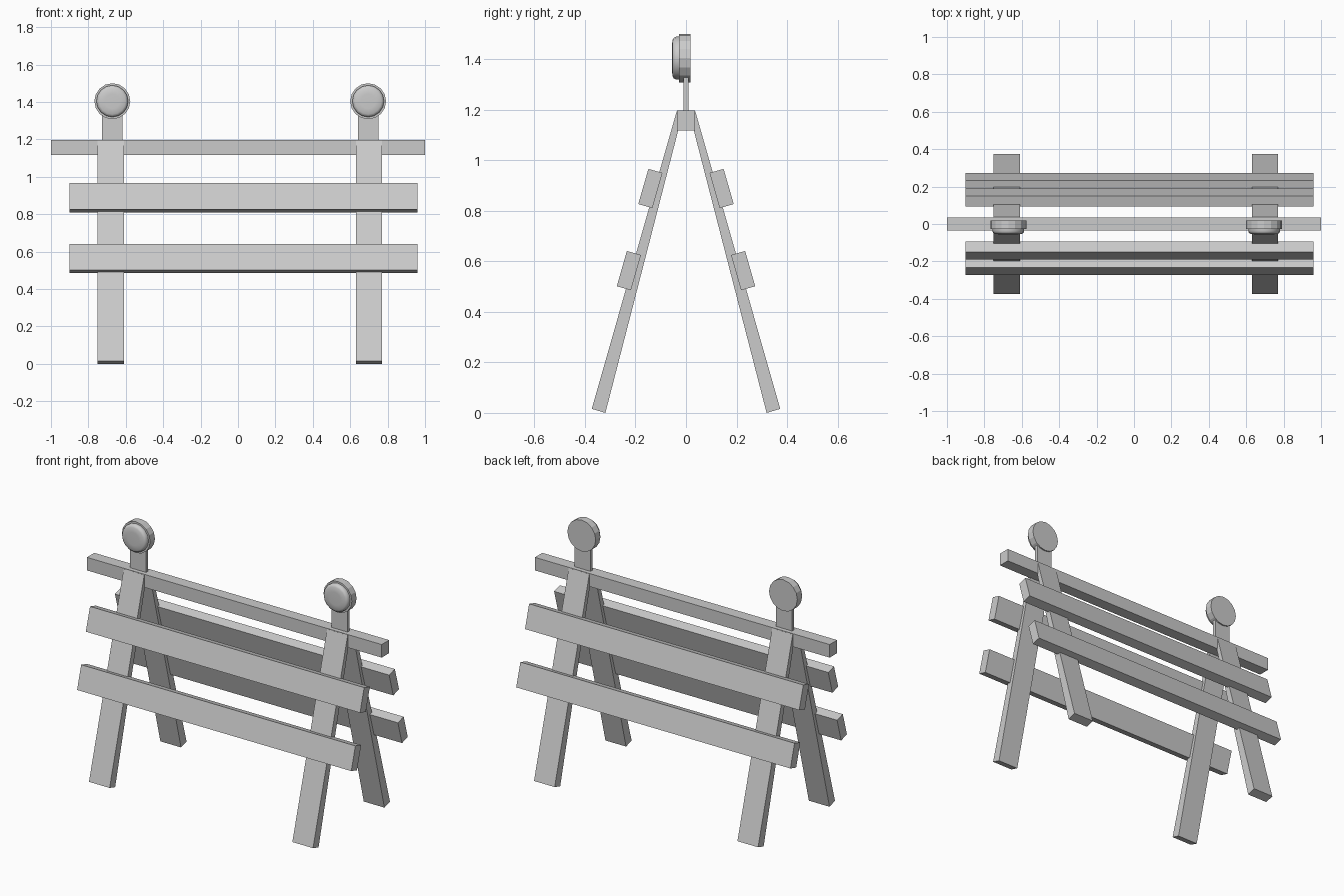
import bpy, bmesh, math
from mathutils import Matrix, Vector

if "Cube" in bpy.data.objects:
    bpy.data.objects.remove(bpy.data.objects["Cube"])


def finish(name, bm, smooth=False):
    bmesh.ops.recalc_face_normals(bm, faces=bm.faces)
    me = bpy.data.meshes.new(name)
    bm.to_mesh(me)
    bm.free()
    ob = bpy.data.objects.new(name, me)
    bpy.context.collection.objects.link(ob)
    if smooth:
        bpy.ops.object.select_all(action='DESELECT')
        ob.select_set(True)
        bpy.context.view_layer.objects.active = ob
        bpy.ops.object.shade_smooth_by_angle(angle=math.radians(40))
    return ob


def box(name, centre, size, tilt=0.0):
    bm = bmesh.new()
    mat = (Matrix.Translation(centre) @ Matrix.Rotation(tilt, 4, 'X')
           @ Matrix.Diagonal((*size, 1)))
    bmesh.ops.create_cube(bm, size=1, matrix=mat)
    return finish(name, bm)


def extrude_x(name, profile, x0, x1):
    """Extrude a (y, z) profile along x."""
    bm = bmesh.new()
    face = bm.faces.new([bm.verts.new((x0, y, z)) for y, z in profile])
    geom = bmesh.ops.extrude_face_region(bm, geom=[face])['geom']
    verts = [g for g in geom if isinstance(g, bmesh.types.BMVert)]
    bmesh.ops.translate(bm, verts=verts, vec=(x1 - x0, 0, 0))
    return finish(name, bm)


def lathe_y(name, profile, centre, sides, smooth):
    """Spin a (radius, y) profile around the y direction."""
    bm = bmesh.new()
    vs = [bm.verts.new((r, y, 0)) for r, y in profile]
    edges = [bm.edges.new(p) for p in zip(vs, vs[1:])]
    bmesh.ops.spin(bm, geom=vs + edges, cent=(0, 0, 0), axis=(0, 1, 0),
                   angle=math.tau, steps=sides)
    bmesh.ops.remove_doubles(bm, verts=bm.verts, dist=1e-4)
    bmesh.ops.translate(bm, verts=bm.verts, vec=Vector(centre))
    return finish(name, bm, smooth)


# Top rail
box("top_rail", (0, 0, 1.157), (2, 0.072, 0.08))

# Splayed legs and cross boards, mirrored front and back
leg = [(0.319, 0.0), (0.373, 0.016), (0.037, 1.193), (0.013, 1.187)]
tilt = math.radians(16)
for s, side in ((-1, "front"), (1, "back")):
    for x, end in ((-0.68, "left"), (0.70, "right")):
        extrude_x(f"{side}_leg_{end}", [(s * y, z) for y, z in leg],
                  x - 0.07, x + 0.07)
    for y, z, level in ((0.141, 0.888, "upper"), (0.226, 0.563, "lower")):
        box(f"{side}_board_{level}", (0.03, s * y, z),
            (1.86, 0.058, 0.145), s * tilt)

# Warning lamps on flat stems
housing = [(0, 0.018), (0.096, 0.018), (0.096, -0.028), (0, -0.028)]
lens = [(0.085, -0.02), (0.085, -0.038), (0.081, -0.048),
        (0.07, -0.054), (0.04, -0.0555), (0, -0.056)]
for x, end in ((-0.672, "left"), (0.696, "right")):
    box(f"lamp_stem_{end}", (x, 0, 1.27), (0.11, 0.02, 0.18))
    lathe_y(f"lamp_housing_{end}", housing, (x, 0, 1.404), 16, False)
    lathe_y(f"lamp_lens_{end}", lens, (x, 0, 1.404), 16, True)
